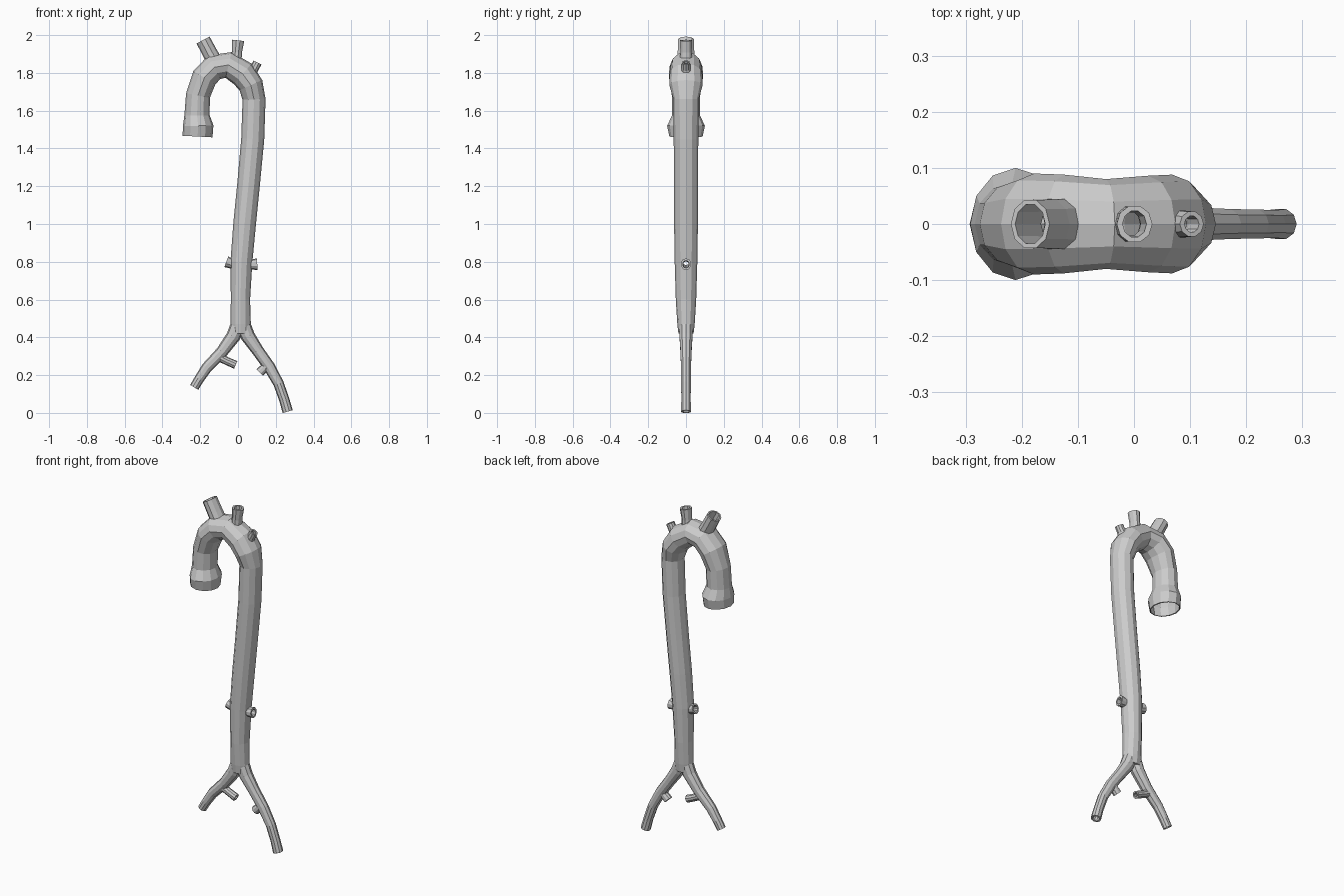
import bpy, bmesh, math
from mathutils import Vector

WALL = 0.009
Y = Vector((0, 1, 0))


def tube(name, path, sides, inset=0.0, open_start=False, open_end=True):
    """Sweep a closed tube; path points are (x, z, in-plane radius, y radius)."""
    pts = [Vector((p[0], 0, p[1])) for p in path]
    last = len(pts) - 1
    bm = bmesh.new()
    rings = []
    for i, p in enumerate(path):
        t = (pts[min(i + 1, last)] - pts[max(i - 1, 0)]).normalized()
        c = pts[i].copy()
        if inset:
            # the lumen pokes out of open ends and stays inside closed ones
            if i == 0:
                c += t * (-0.03 if open_start else 0.012)
            if i == last:
                c += t * (0.03 if open_end else -0.012)
        n = Y.cross(t)
        ring = []
        for k in range(sides):
            a = 2 * math.pi * k / sides
            ring.append(bm.verts.new(c + n * (p[2] - inset) * math.cos(a)
                                     + Y * (p[3] - inset) * math.sin(a)))
        rings.append(ring)
    for a, b in zip(rings, rings[1:]):
        for k in range(sides):
            j = (k + 1) % sides
            bm.faces.new((a[k], a[j], b[j], b[k]))
    bm.faces.new(rings[0])
    bm.faces.new(rings[-1])
    bmesh.ops.recalc_face_normals(bm, faces=bm.faces[:])
    mesh = bpy.data.meshes.new(name)
    bm.to_mesh(mesh)
    bm.free()
    ob = bpy.data.objects.new(name, mesh)
    bpy.context.collection.objects.link(ob)
    return ob


def combine(target, other, operation):
    mod = target.modifiers.new("join", 'BOOLEAN')
    mod.object = other
    mod.operation = operation
    mod.solver = 'EXACT'
    bpy.context.view_layer.objects.active = target
    bpy.ops.object.modifier_apply(modifier=mod.name)
    bpy.data.objects.remove(other, do_unlink=True)


# Main vessel: root bulge, arch, descending trunk
main = [(-.214, 1.463, .079, .088), (-.211, 1.52, .081, .1), (-.217, 1.575, .067, .074),
        (-.212, 1.68, .064, .075), (-.178, 1.775, .068, .09), (-.125, 1.83, .070, .088),
        (-.05, 1.842, .070, .08), (.025, 1.795, .072, .086), (.068, 1.735, .066, .088),
        (.085, 1.66, .061, .067), (.078, 1.45, .061, .065), (.055, 1.2, .060, .064),
        (.035, 1.0, .060, .063), (.018, .8, .058, .06), (.013, .6, .051, .054),
        (.014, .47, .054, .046), (.014, .42, .050, .040)]

# Branches: name -> path
branches = {
    "arch_branch_1": [(-.115, 1.845, .042, .048), (-.15, 1.908, .040, .046), (-.185, 1.974, .039, .045)],
    "arch_branch_2": [(-.012, 1.84, .030, .036), (-.006, 1.91, .027, .031), (.001, 1.972, .032, .034)],
    "arch_branch_3": [(.06, 1.77, .032, .032), (.085, 1.82, .023, .025), (.103, 1.855, .024, .023)],
    "renal_left": [(0, .78, .026, .026), (-.035, .79, .026, .026), (-.062, .80, .030, .028)],
    "renal_right": [(.03, .78, .026, .026), (.07, .785, .026, .026), (.102, .787, .031, .028)],
    "iliac_left": [(.004, .475, .040, .038), (-.025, .405, .038, .036), (-.085, .323, .032, .031),
                   (-.165, .24, .029, .027), (-.205, .18, .026, .025), (-.232, .135, .025, .025)],
    "iliac_right": [(.024, .475, .040, .038), (.053, .405, .038, .036), (.103, .332, .032, .031),
                    (.165, .245, .031, .028), (.215, .155, .028, .027), (.245, .07, .027, .026),
                    (.263, .007, .028, .028)],
    "iliac_left_side": [(-.105, .298, .023, .023), (-.06, .275, .021, .021), (-.012, .254, .022, .022)],
    "iliac_right_side": [(.165, .262, .024, .023), (.14, .238, .023, .023), (.115, .214, .025, .023)],
}

# Outer skin
aorta = tube("aorta", main, 12, open_start=True, open_end=False)
for name, path in branches.items():
    combine(aorta, tube(name, path, 10), 'UNION')

# Hollow it out with matching lumens
lumen = tube("lumen", main, 12, WALL, True, False)
for name, path in branches.items():
    combine(lumen, tube(name + "_lumen", path, 10, WALL), 'UNION')
lumen.hide_render = True
combine(aorta, lumen, 'DIFFERENCE')
